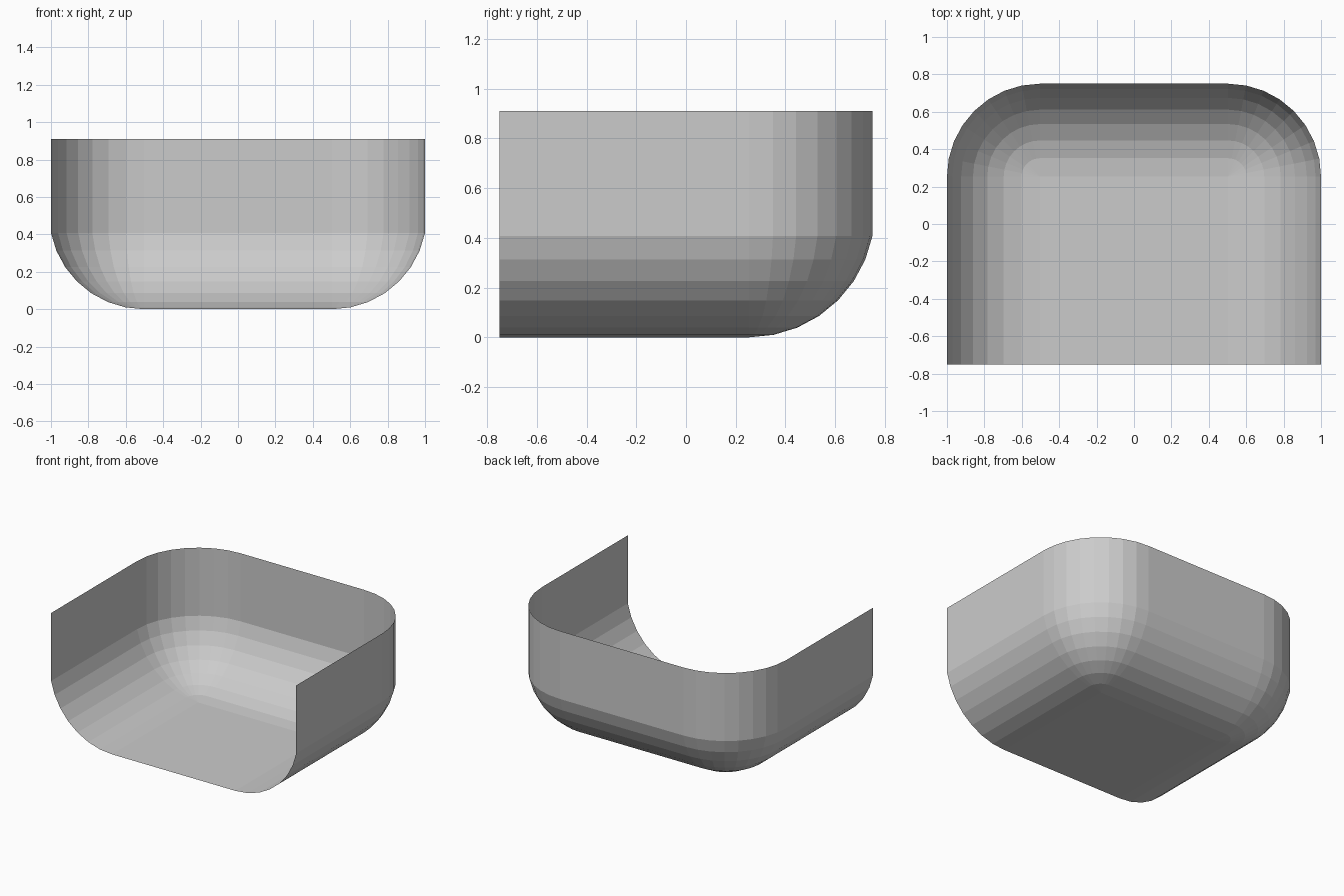
import bpy, bmesh
from math import sin, cos, radians

if "Cube" in bpy.data.objects:
    bpy.data.objects.remove(bpy.data.objects["Cube"])

HALF_X, HALF_Y, TOP = 1.0, 0.75, 0.91
R = 0.507                 # radius of the floor curve
STEP, RINGS, CORNER = 11.25, 7, 8
REACH = R * sin(radians(STEP * RINGS))
CX, CY = HALF_X - REACH, HALF_Y - REACH


def ring(bm, r, z):
    """U-shaped row: front right, round both back corners, front left."""
    pts = [(CX + r, -HALF_Y)]
    for side in (1, -1):
        arc = []
        for i in range(CORNER + 1):
            a = radians(90 * i / CORNER)
            arc.append((side * (CX + r * cos(a)), CY + r * sin(a)))
        pts += arc if side == 1 else arc[::-1]
    pts.append((-CX - r, -HALF_Y))
    return [bm.verts.new((x, y, z)) for x, y in pts]


bm = bmesh.new()

# Flat floor
inner = [bm.verts.new((x, y, 0)) for x, y in
         ((CX, -HALF_Y), (CX, CY), (-CX, CY), (-CX, -HALF_Y))]
bm.faces.new(inner[::-1])

# Curved floor edge, then straight wall, open at top and front
profile = [(R * sin(radians(STEP * k)), R * (1 - cos(radians(STEP * k))))
           for k in range(RINGS + 1)]
profile.append((REACH, TOP))
rows = [ring(bm, r, z) for r, z in profile]
for a, b in zip(rows, rows[1:]):
    for i in range(len(a) - 1):
        bm.faces.new((a[i], a[i + 1], b[i + 1], b[i]))

# Weld the collapsed first row to the floor
bmesh.ops.remove_doubles(bm, verts=bm.verts[:], dist=1e-4)
bmesh.ops.recalc_face_normals(bm, faces=bm.faces[:])
floor = min(bm.faces, key=lambda f: f.calc_center_median().z)
if floor.normal.z > 0:
    bmesh.ops.reverse_faces(bm, faces=bm.faces[:])

mesh = bpy.data.meshes.new("open_tray_shell")
bm.to_mesh(mesh)
bm.free()
tray = bpy.data.objects.new("open_tray_shell", mesh)
bpy.context.collection.objects.link(tray)
